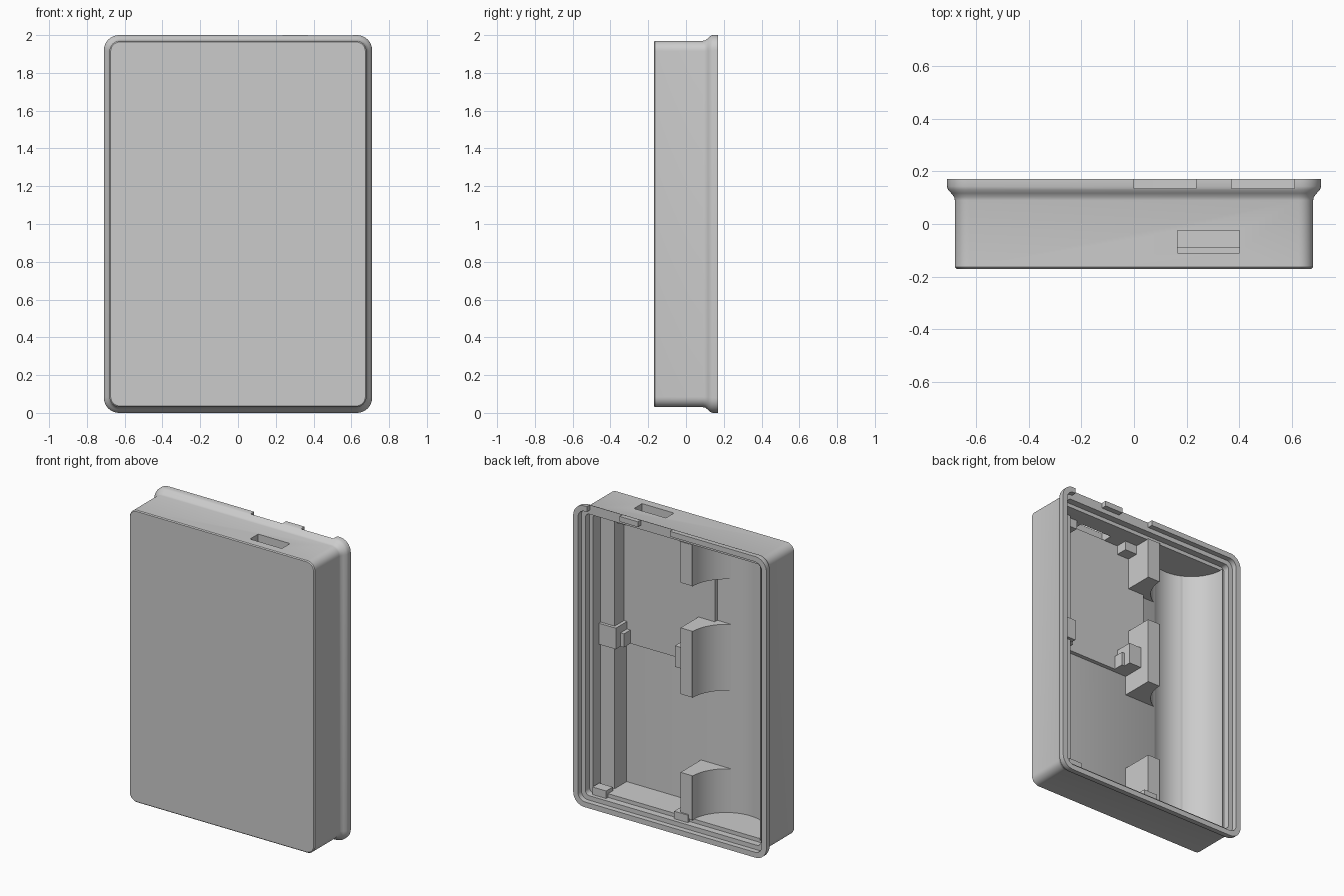
import bpy, bmesh, math

cube = bpy.data.objects.get("Cube")
if cube:
    bpy.data.objects.remove(cube, do_unlink=True)

grey = bpy.data.materials.new("light_grey_plastic")
grey.use_nodes = True
colour = (0.6, 0.6, 0.6, 1)
grey.diffuse_color = colour
grey.node_tree.nodes["Principled BSDF"].inputs["Base Color"].default_value = colour

FLOOR, AXIS_X, AXIS_Y, RADIUS = -0.115, -0.37, 0.107, 0.25
LOW, HIGH = 0.09, 1.91          # inside of the bottom and top walls


def finish(name, bm, smooth=True):
    bmesh.ops.recalc_face_normals(bm, faces=bm.faces)
    mesh = bpy.data.meshes.new(name)
    bm.to_mesh(mesh)
    bm.free()
    mesh.materials.append(grey)
    obj = bpy.data.objects.new(name, mesh)
    bpy.context.collection.objects.link(obj)
    if smooth:
        shade(obj)
    return obj


def shade(obj):
    bpy.ops.object.select_all(action='DESELECT')
    obj.select_set(True)
    bpy.context.view_layer.objects.active = obj
    bpy.ops.object.shade_smooth_by_angle(angle=math.radians(30))


def prism(name, outline, z0, z1):
    """Extrude an (x, y) outline upwards."""
    bm = bmesh.new()
    face = bm.faces.new([bm.verts.new((x, y, z0)) for x, y in outline])
    new = bmesh.ops.extrude_face_region(bm, geom=[face])["geom"]
    bmesh.ops.translate(bm, vec=(0, 0, z1 - z0),
                        verts=[v for v in new if isinstance(v, bmesh.types.BMVert)])
    return finish(name, bm)


def box(name, x0, x1, y0, y1, z0, z1):
    return prism(name, [(x0, y0), (x1, y0), (x1, y1), (x0, y1)], z0, z1)


def arc(start, end, steps):
    """Points on the battery channel, angles in degrees."""
    angles = [math.radians(start + (end - start) * i / steps) for i in range(steps + 1)]
    return [(AXIS_X + RADIUS * math.cos(a), AXIS_Y + RADIUS * math.sin(a)) for a in angles]


def rounded_loop(bm, inset, y, radius):
    verts = []
    for k, (sx, sz) in enumerate([(1, 1), (-1, 1), (-1, -1), (1, -1)]):
        for i in range(9):
            a = math.radians(90 * k + 90 * i / 8)
            verts.append(bm.verts.new((sx * (0.71 - inset - radius) + radius * math.cos(a), y,
                                       1 + sz * (1 - inset - radius) + radius * math.sin(a))))
    return verts


# Hollow case: outside from the front to the flared rim, then inside to the floor
sections = [(0.036, -0.17, 0.05), (0.03, -0.164, 0.055), (0.03, 0.09, 0.055),
            (0.027, 0.103, 0.058), (0.016, 0.117, 0.067), (0.004, 0.13, 0.078),
            (0, 0.143, 0.08), (0, 0.17, 0.08), (0.035, 0.17, 0.05), (0.035, 0.135, 0.05),
            (0.065, 0.135, 0.03), (0.065, 0.09, 0.03), (0.09, 0.09, 0.015),
            (0.09, FLOOR, 0.015)]
bm = bmesh.new()
loops = [rounded_loop(bm, *s) for s in sections]
for a, b in zip(loops, loops[1:]):
    for i in range(len(a)):
        j = (i + 1) % len(a)
        bm.faces.new((a[i], a[j], b[j], b[i]))
bm.faces.new(loops[0])
bm.faces.new(loops[-1])
case = finish("case_shell", bm, smooth=False)

# Cut the channel, the port and the two rim notches
cutters = [prism("channel_cutter", arc(0, 352.5, 47), LOW, HIGH),
           box("port_cutter", 0.165, 0.40, -0.11, -0.025, 1.88, 2.05),
           box("notch_cutter_a", 0, 0.235, 0.135, 0.25, 1.945, 2.05),
           box("notch_cutter_b", 0.37, 0.61, 0.135, 0.25, 1.945, 2.05)]
for cutter in cutters:
    mod = case.modifiers.new(cutter.name, 'BOOLEAN')
    mod.operation, mod.solver, mod.object = 'DIFFERENCE', 'EXACT', cutter
    bpy.ops.object.select_all(action='DESELECT')
    bpy.context.view_layer.objects.active = case
    case.select_set(True)
    bpy.ops.object.modifier_apply(modifier=mod.name)
for cutter in cutters:
    bpy.data.objects.remove(cutter, do_unlink=True)
shade(case)

# Curved fill between the channel and the side wall
prism("channel_side", arc(180, 243, 14) + [(-0.63, -0.12)], LOW - 0.003, HIGH + 0.003)

# Concave battery clips
for name, z0, z1 in [("bottom", LOW - 0.003, 0.38), ("middle", 0.90, 1.34),
                     ("top", 1.64, HIGH + 0.003)]:
    prism(name + "_battery_clip",
          [(-0.03, 0.1), (-0.12, 0.1)] + arc(0, -62, 12) + [(-0.03, FLOOR - 0.003)], z0, z1)

# Circuit board platform and long side ledge
box("board_platform", -0.15, 0.53, FLOOR - 0.003, -0.088, 1.03, HIGH + 0.003)
box("side_ledge", 0.517, 0.625, FLOOR - 0.003, 0.01, LOW - 0.003, HIGH + 0.003)

# Stepped holders at the lower corners of the board
for side, inner, outer in [("left", 0.52, 0.62), ("right", 0.04, -0.04)]:
    step = 0.04 if side == "right" else -0.05
    for part, reach, depth, z0, z1 in [("base", step, -0.02, 1.03, 1.12),
                                       ("stop", step / 2, 0.03, 1.03, 1.17)]:
        xs = sorted((inner + reach, outer))
        box(f"{side}_board_{part}", *xs, FLOOR, depth, z0, z1)

# Upper board holders
box("left_upper_holder", 0.45, 0.53, FLOOR, -0.01, 1.85, HIGH + 0.003)
box("right_upper_holder", -0.04, 0.06, FLOOR, -0.01, 1.85, HIGH + 0.003)

# Small snap blocks on the bottom wall
for name, x in [("left", 0.56), ("right", -0.04)]:
    box(name + "_snap_block", x - 0.05, x + 0.05, 0.04, 0.11, 0.06, 0.115)
